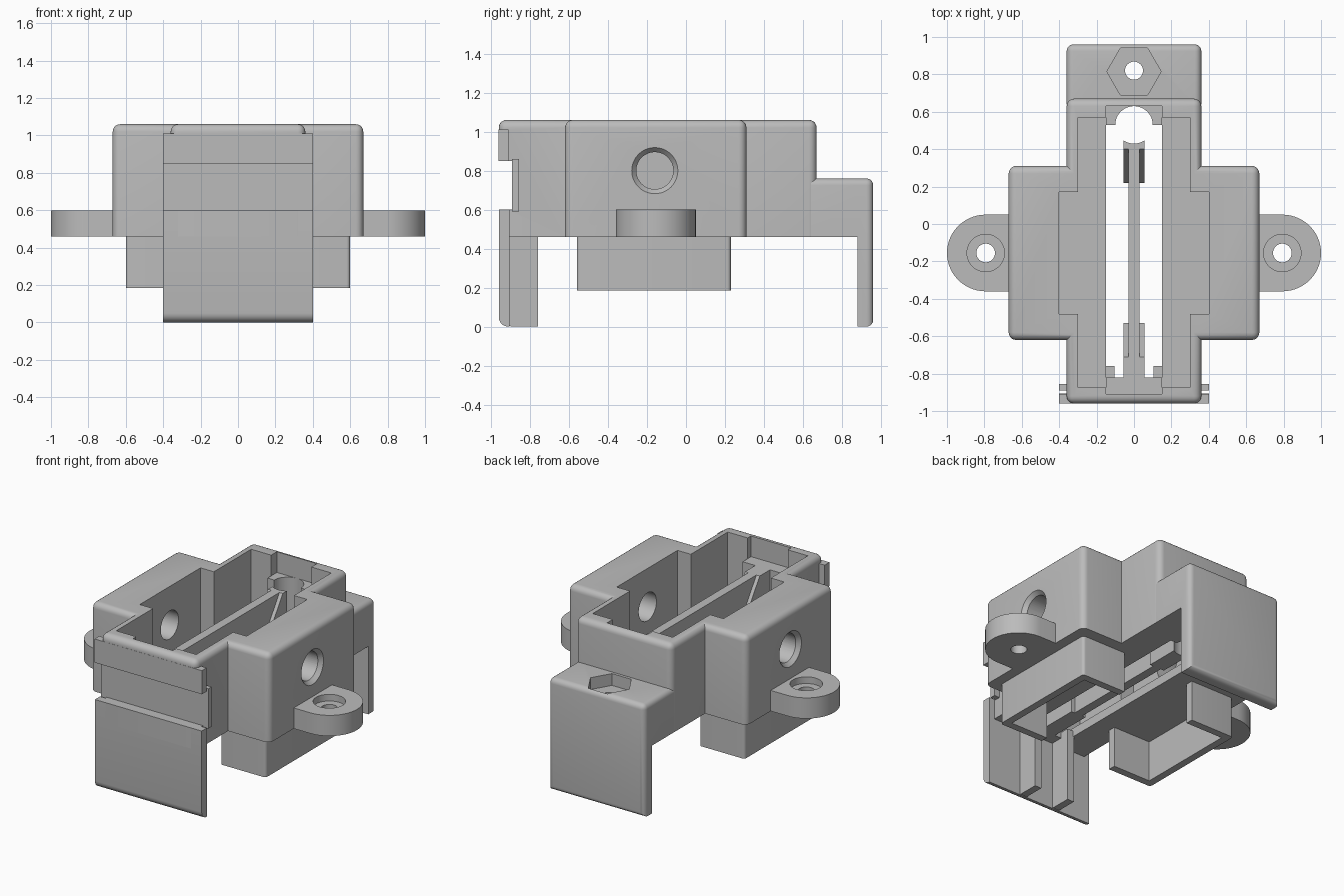
import bpy, bmesh, math
from mathutils import Matrix

if "Cube" in bpy.data.objects:
    bpy.data.objects.remove(bpy.data.objects["Cube"], do_unlink=True)

grey = bpy.data.materials.new("plain_grey")
grey.use_nodes = True
grey.diffuse_color = (0.5, 0.5, 0.5, 1)
grey.node_tree.nodes["Principled BSDF"].inputs["Base Color"].default_value = (0.5, 0.5, 0.5, 1)


def finish(name, bm):
    bmesh.ops.recalc_face_normals(bm, faces=bm.faces[:])
    mesh = bpy.data.meshes.new(name)
    bm.to_mesh(mesh)
    bm.free()
    mesh.materials.append(grey)
    obj = bpy.data.objects.new(name, mesh)
    bpy.context.scene.collection.objects.link(obj)
    return obj


def prism(name, pts, lo, hi, axis="Z", bevel=0, rule=None):
    """Extrude a profile along Z (x, y points) or X (y, z points); bevel edges whose midpoint fits the rule."""
    bm = bmesh.new()
    place = (lambda a, b, c: (a, b, c)) if axis == "Z" else (lambda a, b, c: (c, a, b))
    low = [bm.verts.new(place(a, b, lo)) for a, b in pts]
    high = [bm.verts.new(place(a, b, hi)) for a, b in pts]
    bm.faces.new(low)
    bm.faces.new(high)
    for i in range(len(pts)):
        j = (i + 1) % len(pts)
        bm.faces.new((low[i], low[j], high[j], high[i]))
    if bevel:
        bmesh.ops.recalc_face_normals(bm, faces=bm.faces[:])
        edges = [e for e in bm.edges if rule((e.verts[0].co + e.verts[1].co) / 2)]
        bmesh.ops.bevel(bm, geom=edges, offset=bevel, segments=5, profile=0.5, affect="EDGES")
    return finish(name, bm)


def box(name, x, y, z, bevel=0, rule=None):
    pts = [(x[0], y[0]), (x[1], y[0]), (x[1], y[1]), (x[0], y[1])]
    return prism(name, pts, z[0], z[1], "Z", bevel, rule)


def cone(name, r1, r2, center, depth, axis="Z", sides=48):
    bm = bmesh.new()
    turn = Matrix.Rotation(math.pi / 2, 4, "Y") if axis == "X" else Matrix.Identity(4)
    bmesh.ops.create_cone(bm, cap_ends=True, segments=sides, radius1=r1, radius2=r2,
                          depth=depth, matrix=Matrix.Translation(center) @ turn)
    return finish(name, bm)


def combine(obj, tool, operation="DIFFERENCE"):
    mod = obj.modifiers.new("combine", "BOOLEAN")
    mod.operation, mod.solver, mod.object = operation, "EXACT", tool
    bpy.context.view_layer.objects.active = obj
    bpy.ops.object.modifier_apply(modifier=mod.name)
    bpy.data.objects.remove(tool, do_unlink=True)


def cross(x1, y1, x2, y2):
    """Plus-shaped outline: a long arm x1 wide and a cross arm x2 wide."""
    right = [(x1, y1[0]), (x1, y2[0]), (x2, y2[0]), (x2, y2[1]), (x1, y2[1]), (x1, y1[1])]
    return right + [(-x, y) for x, y in reversed(right)]


BASE, TOP, SHELF = 0.46, 1.06, 0.92
EAR_X, EAR_Y = 0.793, -0.155

# Main housing: two crossed rounded blocks
above = lambda m: m.z > BASE + 0.01
housing = box("housing", (-0.36, 0.36), (-0.96, 0.67), (BASE, TOP), 0.04, above)
combine(housing, box("arm", (-0.67, 0.67), (-0.62, 0.31), (BASE, TOP), 0.04, above), "UNION")

# Bent front strip passing behind the groove
combine(housing, box("groove", (-0.5, 0.5), (-1.1, -0.89), (0.60, 0.85)))
combine(housing, box("upper_bar", (-0.402, 0.402), (-0.961, -0.91), (0.85, 1.01)), "UNION")
combine(housing, box("groove_back", (-0.401, 0.401), (-0.891, -0.855), (0.59, 0.86)), "UNION")

# Open pocket, end recesses and through slot
combine(housing, prism("pocket", cross(0.30, (-0.875, 0.57), 0.40, (-0.48, 0.17)), 0.52, 1.3))
combine(housing, box("recess", (-0.15, 0.15), (-0.91, 0.63), (SHELF, 1.3)))
combine(housing, box("slot", (-0.15, 0.15), (-0.82, 0.53), (0.3, 1.2)))
combine(housing, cone("round_hole", 0.1, 0.1, (0, 0.53, 0.8), 1.2))

# Side holes with a chamfered mouth
combine(housing, cone("side_hole", 0.095, 0.095, (0, -0.16, 0.8), 2, "X"))
combine(housing, cone("mouth", 0.09, 0.12, (0.655, -0.16, 0.8), 0.034, "X"))
combine(housing, cone("mouth", 0.12, 0.09, (-0.655, -0.16, 0.8), 0.034, "X"))

# Shelves at the pocket ends
front_shelf = box("front_shelf", (-0.15, 0.15), (-0.885, -0.82), (BASE, SHELF))
back_shelf = box("back_shelf", (-0.15, 0.15), (0.53, 0.6), (BASE, SHELF))
combine(back_shelf, cone("round_hole", 0.1, 0.1, (0, 0.53, 0.8), 1.2))

# Central blade with sloped gussets at both ends
blade = box("blade", (-0.03, 0.03), (-0.83, 0.46), (BASE, SHELF))
front_gusset = prism("front_gusset", [(-0.83, BASE), (-0.53, BASE), (-0.53, 0.65), (-0.71, SHELF), (-0.83, SHELF)],
                     -0.055, 0.055, "X")
back_gusset = prism("back_gusset", [(0.22, BASE), (0.46, BASE), (0.46, SHELF), (0.40, SHELF), (0.22, 0.65)],
                    -0.055, 0.055, "X")
for part in (blade, back_gusset):
    combine(part, cone("round_hole", 0.1, 0.1, (0, 0.53, 0.8), 1.2))

# Front plate and its inner ribs
front_plate = box("front_plate", (-0.4, 0.4), (-0.96, -0.905), (0, 0.60), 0.05,
                  lambda m: m.y < -0.95 and m.z < 0.01)
for side in (-1, 1):
    box("front_rib", (side * 0.13 - 0.025, side * 0.13 + 0.025), (-0.92, -0.76), (0, 0.5), 0.03,
        lambda m: m.y < -0.91 and m.z < 0.01)

# Back cover: ledge and hanging panel with hexagonal recess
cover = prism("back_cover", [(0.64, BASE), (0.88, BASE), (0.88, 0), (0.96, 0), (0.96, 0.76), (0.64, 0.76)],
              -0.36, 0.36, "X", 0.035,
              lambda m: m.y > 0.65 and (m.y > 0.95 or m.z > 0.75))
hexagon = [(0.145 * math.cos(i * math.pi / 3), 0.815 + 0.145 * math.sin(i * math.pi / 3)) for i in range(6)]
combine(cover, prism("hex_recess", hexagon, 0.68, 0.9))
combine(cover, cone("bolt_hole", 0.048, 0.048, (0, 0.82, 0.6), 1))

for side, word in ((1, "left"), (-1, "right")):
    # Mounting ear with counterbored screw hole
    arc = [math.radians(a) for a in range(-90, 91, 6)]
    outline = [(side * 0.64, EAR_Y - 0.205)]
    outline += [(side * (EAR_X + 0.207 * math.cos(a)), EAR_Y + 0.205 * math.sin(a)) for a in arc]
    outline += [(side * 0.64, EAR_Y + 0.205)]
    ear = prism(word + "_ear", outline, BASE, 0.60)
    combine(ear, cone("counterbore", 0.1, 0.1, (side * EAR_X, EAR_Y, 0.61), 0.11))
    combine(ear, cone("screw_hole", 0.05, 0.05, (side * EAR_X, EAR_Y, 0.5), 0.5))
    # Three-sided skirt below the housing
    skirt = box(word + "_skirt", sorted((side * 0.27, side * 0.60)), (-0.56, 0.23), (0.185, 0.48), 0.02,
                lambda m: abs(m.x) > 0.59 and 0.2 < m.z < 0.4)
    combine(skirt, box("hollow", sorted((side * 0.2, side * 0.55)), (-0.51, 0.18), (0.1, BASE)))

# Smooth rounded edges, keep corners crisp
bpy.ops.object.select_all(action="DESELECT")
for obj in bpy.context.scene.objects:
    if obj.type == "MESH":
        obj.select_set(True)
        bpy.context.view_layer.objects.active = obj
bpy.ops.object.shade_smooth_by_angle(angle=math.radians(30))
